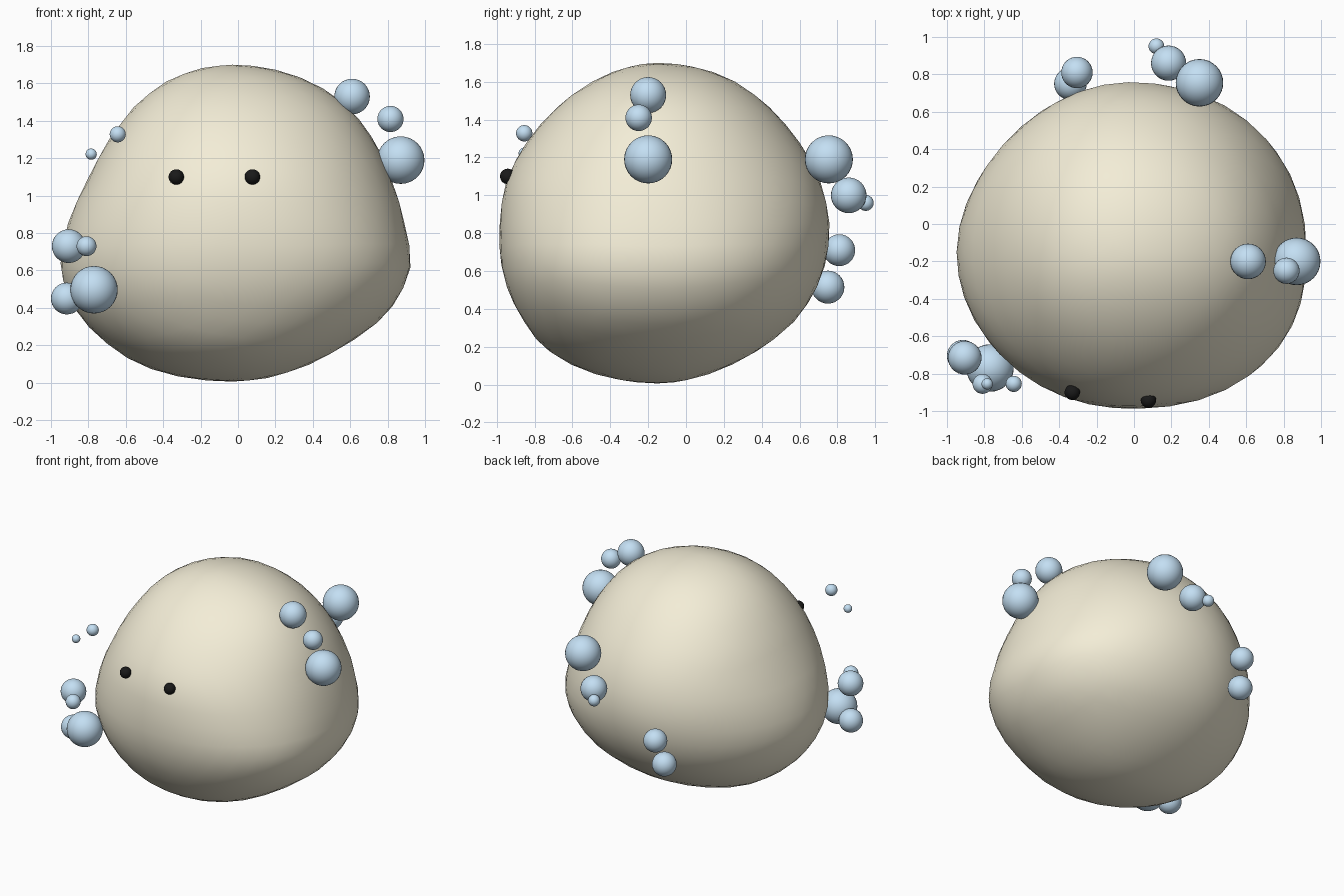
import bpy
from math import sqrt, atan2, sin


def material(name, color):
    m = bpy.data.materials.new(name)
    m.diffuse_color = (*color, 1)
    return m


CREAM = material("cream", (0.90, 0.85, 0.68))
BLUE = material("pale_blue", (0.55, 0.74, 0.90))
BLACK = material("black", (0.01, 0.01, 0.01))


def finish(name, mat):
    ob = bpy.context.object
    ob.name = name
    ob.data.materials.append(mat)
    bpy.ops.object.shade_smooth()
    return ob


def ball(name, x, y, z, r, mat):
    bpy.ops.mesh.primitive_uv_sphere_add(segments=32, ring_count=16, radius=r, location=(x, y, z))
    return finish(name, mat)


# Body shape: height on unit sphere, then reach to left, right, front, back
REACH = [
    (-1.00, 1.19, 0.90, 1.00, 0.78),
    (-0.95, 1.14, 0.90, 0.99, 0.81),
    (-0.80, 1.04, 0.94, 0.96, 0.88),
    (-0.60, 1.01, 1.01, 0.89, 0.92),
    (-0.30, 0.965, 1.0, 0.86, 0.92),
    (0.00, 0.88, 0.92, 0.835, 0.91),
    (0.30, 0.80, 0.88, 0.83, 0.89),
    (0.60, 0.77, 0.89, 0.79, 0.86),
    (0.80, 0.78, 0.92, 0.76, 0.86),
    (0.95, 0.80, 0.93, 0.72, 0.89),
    (1.00, 0.80, 0.93, 0.70, 0.90),
]


def reach(h):
    for a, b in zip(REACH, REACH[1:]):
        if h <= b[0]:
            t = (h - a[0]) / (b[0] - a[0])
            return [p + (q - p) * t for p, q in zip(a[1:], b[1:])]
    return REACH[-1][1:]


# Body: a lumpy sphere, fuller at the lower corners
bpy.ops.mesh.primitive_ico_sphere_add(subdivisions=4, radius=1)
body = finish("body", CREAM)
for v in body.data.vertices:
    x, y, h = v.co
    left, right, front, back = reach(max(-1, min(1, h)))
    low = max(0, min(1, (0.5 - h) / 0.7)) * sqrt(max(0, 1 - h * h))
    corner = abs(sin(2 * atan2(y, x))) ** 1.5
    bulge = (0.05 if y < 0 else 0.03) if x > 0 else (0.0 if y < 0 else -0.03)
    k = 1 + bulge * corner * low
    v.co = (-0.03 + k * x * (right if x > 0 else left),
            -0.15 + k * y * (back if y > 0 else front),
            0.853 + 0.848 * h)
# Relax the surface slightly
smooth = body.modifiers.new("relax", 'SMOOTH')
smooth.factor = 0.3
smooth.iterations = 1

# Eyes
for name, x, y in (("left_eye", -0.33, -0.90), ("right_eye", 0.077, -0.942)):
    ball(name, x, y, 1.10, 0.041, BLACK)

# Bubbles clinging to the sides
BUBBLES = [
    # right side
    (0.61, -0.20, 1.53, 0.095), (0.815, -0.25, 1.41, 0.07), (0.87, -0.20, 1.19, 0.127),
    # back, upper
    (0.35, 0.755, 1.19, 0.127), (0.185, 0.86, 1.0, 0.094), (0.12, 0.95, 0.96, 0.042),
    # back, lower
    (-0.34, 0.75, 0.515, 0.087), (-0.305, 0.81, 0.71, 0.084),
    # front left corner
    (-0.905, -0.715, 0.73, 0.09), (-0.81, -0.855, 0.73, 0.053),
    (-0.77, -0.77, 0.497, 0.127), (-0.915, -0.705, 0.45, 0.085),
    (-0.643, -0.855, 1.328, 0.043), (-0.785, -0.855, 1.222, 0.03),
]
for i, b in enumerate(BUBBLES, 1):
    ball(f"bubble_{i}", *b, BLUE)
